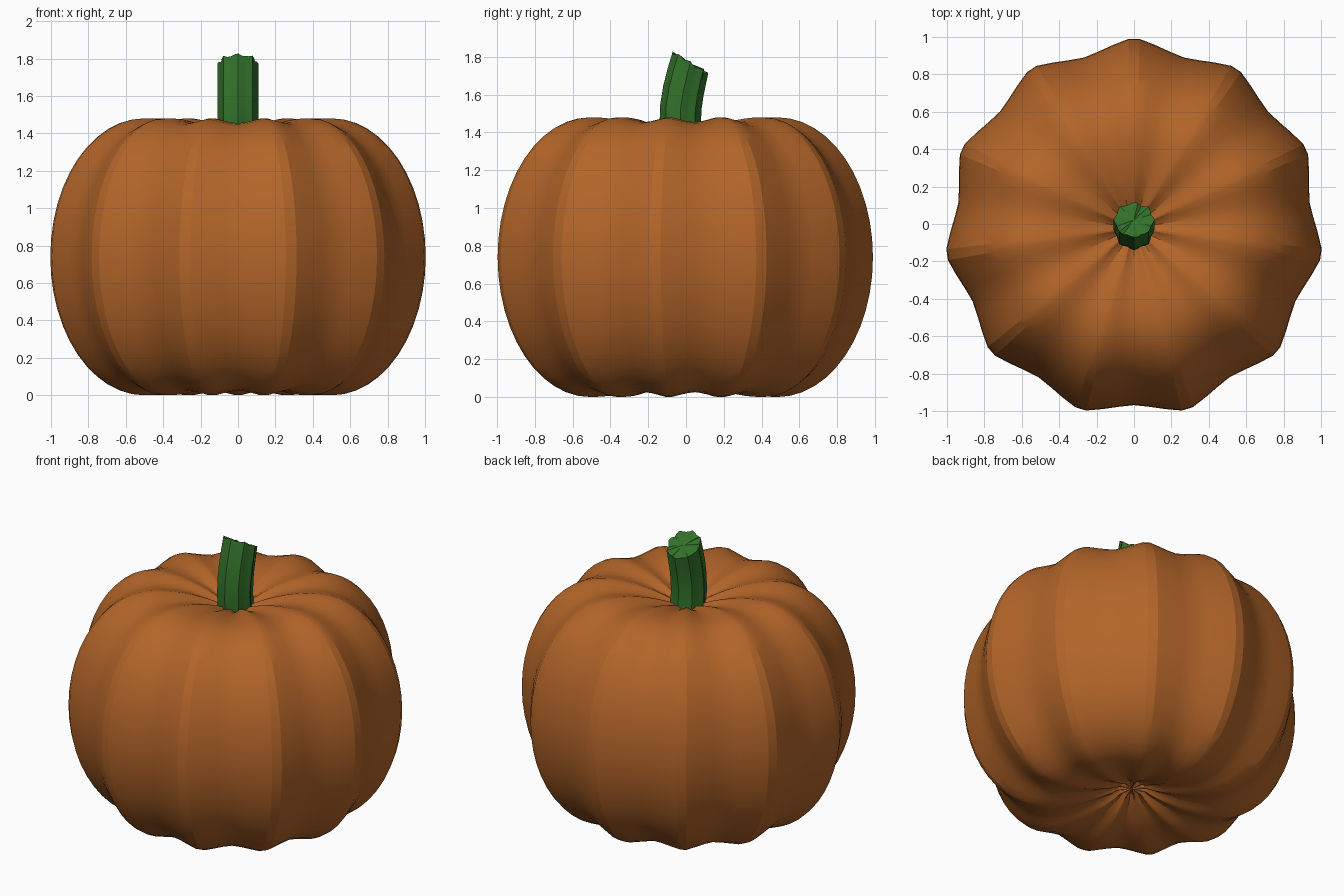
import bpy, bmesh, math, random
from mathutils import Vector

if "Cube" in bpy.data.objects:
    bpy.data.objects.remove(bpy.data.objects["Cube"])

random.seed(3)
CY = -0.02   # axis of the fruit (odd rib count shifts the bounding box)
RIBS = 11


def material(name, rgb):
    m = bpy.data.materials.new(name)
    m.diffuse_color = (*rgb, 1)
    m.use_nodes = True
    m.node_tree.nodes["Principled BSDF"].inputs["Base Color"].default_value = m.diffuse_color
    return m


def loft(name, rings, mat, angle, ends=None):
    """Skin closed rings of equal count; ends are optional cap centre points."""
    bm = bmesh.new()
    vs = [[bm.verts.new(p) for p in ring] for ring in rings]
    n = len(vs[0])
    for a, b in zip(vs, vs[1:]):
        for i in range(n):
            j = (i + 1) % n
            bm.faces.new((a[i], a[j], b[j], b[i]))
    for ring, c in zip((vs[0], vs[-1]), ends):
        v = bm.verts.new(c)
        for i in range(n):
            bm.faces.new((ring[i], ring[(i + 1) % n], v))
    bmesh.ops.recalc_face_normals(bm, faces=bm.faces)
    me = bpy.data.meshes.new(name)
    bm.to_mesh(me)
    bm.free()
    ob = bpy.data.objects.new(name, me)
    bpy.context.collection.objects.link(ob)
    me.materials.append(mat)
    bpy.ops.object.select_all(action='DESELECT')
    ob.select_set(True)
    bpy.context.view_layer.objects.active = ob
    bpy.ops.object.shade_smooth_by_angle(angle=math.radians(angle))
    return ob


orange = material("pumpkin orange", (0.45, 0.13, 0.022))
green = material("stem green", (0.032, 0.165, 0.023))

# Pumpkin body: half profile with a dimple at both poles
half = []
for k in range(13):
    t = math.radians(90 * k / 12)
    half.append((0.505 + 0.505 * math.cos(t), 0.74 * math.sin(t)))
for k in range(1, 9):
    u = k / 8
    half.append((0.505 - 0.425 * u, 0.74 - 0.105 * u ** 2))
profile = [(r, -z) for r, z in reversed(half[1:])] + half

# Narrow ridges with shallow valleys between: (degrees from ridge, depth 0..1)
step = 360 / RIBS
section = [(-1.7, 0), (1.7, 0), (6.5, 0.42), (11.5, 0.80),
           (step / 2, 1), (step - 11.5, 0.80), (step - 6.5, 0.42)]


def body_ring(r, z):
    pts = []
    for i in range(RIBS):
        for off, d in section:
            a = math.radians(90 + i * step + off)
            rr = r * (1 - 0.061 * d)
            pts.append((rr * math.cos(a), CY + rr * math.sin(a),
                        0.74 + z * (1 - 0.034 * d)))
    return pts


loft("pumpkin_body", [body_ring(r, z) for r, z in profile], orange, 20,
     ((0, CY, 0.115), (0, CY, 1.365)))

# Stem: ribbed tube bending towards +y with a ragged cut end
path = [(-0.022, 1.34, 0), (-0.03, 1.44, 2), (-0.028, 1.53, 7),
        (-0.014, 1.62, 15), (0.005, 1.70, 24), (0.022, 1.768, 31)]
N = 32
rings = []
for k, (y, z, tilt) in enumerate(path):
    t = math.radians(tilt)
    side = Vector((0, math.cos(t), -math.sin(t)))
    axis = Vector((0, math.sin(t), math.cos(t)))
    ring = []
    for i in range(N):
        a = 2 * math.pi * i / N
        r = 0.104 + 0.006 * math.cos(8 * a)
        p = Vector((r * math.cos(a), y, z)) + side * (r * math.sin(a))
        if k == len(path) - 1:
            p += axis * (0.006 * math.cos(8 * a) + random.uniform(-0.006, 0.006))
        ring.append(p)
    rings.append(ring)
loft("stem", rings, green, 30, ((0, -0.022, 1.34), (0, 0.022, 1.766)))
